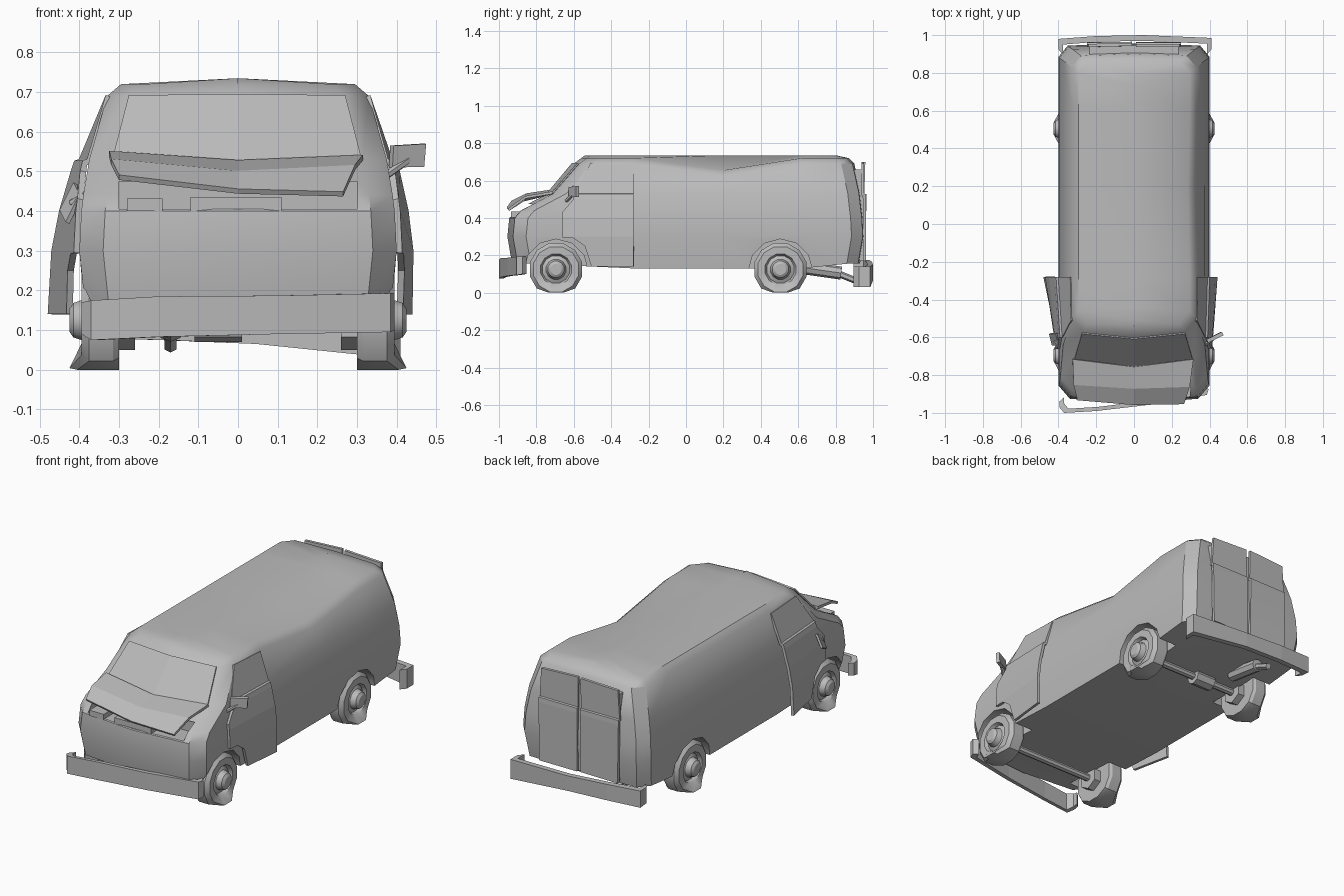
import bpy, bmesh, math
from mathutils import Vector, Matrix

if "Cube" in bpy.data.objects:
    bpy.data.objects.remove(bpy.data.objects["Cube"])

grey = bpy.data.materials.new("plain grey")
grey.use_nodes = True
grey.diffuse_color = (0.5, 0.5, 0.5, 1)
grey.node_tree.nodes["Principled BSDF"].inputs["Base Color"].default_value = (0.5, 0.5, 0.5, 1)


def finish(name, bm, smooth=None, thickness=0):
    """Turn a bmesh into a named grey object."""
    bmesh.ops.recalc_face_normals(bm, faces=bm.faces)
    mesh = bpy.data.meshes.new(name)
    bm.to_mesh(mesh)
    bm.free()
    ob = bpy.data.objects.new(name, mesh)
    bpy.context.collection.objects.link(ob)
    mesh.materials.append(grey)
    if thickness:
        mod = ob.modifiers.new("thickness", "SOLIDIFY")
        mod.thickness, mod.offset = thickness, 0
    if smooth:
        bpy.ops.object.select_all(action="DESELECT")
        ob.select_set(True)
        bpy.context.view_layer.objects.active = ob
        bpy.ops.object.shade_smooth_by_angle(angle=math.radians(smooth))
    return ob


def box(name, lo, hi):
    bm = bmesh.new()
    lo, hi = Vector(lo), Vector(hi)
    size = Matrix.Diagonal((*(hi - lo), 1))
    bmesh.ops.create_cube(bm, size=1, matrix=Matrix.Translation((lo + hi) / 2) @ size)
    return finish(name, bm)


def rod(name, a, b, r, sides=8, smooth=None):
    bm = bmesh.new()
    a, b = Vector(a), Vector(b)
    turn = (b - a).to_track_quat("Z", "Y").to_matrix().to_4x4()
    bmesh.ops.create_cone(bm, cap_ends=True, segments=sides, radius1=r, radius2=r,
                          depth=(b - a).length, matrix=Matrix.Translation((a + b) / 2) @ turn)
    return finish(name, bm, smooth)


def sheet(name, rows, thickness, smooth=None):
    """Skin a grid of points."""
    bm = bmesh.new()
    grid = [[bm.verts.new(p) for p in row] for row in rows]
    for r0, r1 in zip(grid, grid[1:]):
        for i in range(len(r0) - 1):
            bm.faces.new((r0[i], r0[i + 1], r1[i + 1], r1[i]))
    return finish(name, bm, smooth, thickness)


# Body: stacked outlines (height, half width, front, back)
LEVELS = [(.13, 0, -.93, .93), (.13, .385, -.93, .93), (.30, .40, -.955, .955),
          (.40, .395, -.945, .95), (.44, .39, -.91, .945), (.53, .375, -.74, .935),
          (.69, .33, -.60, .90), (.72, .295, -.56, .87), (.735, 0, -.54, .80)]


def half_width(z):
    for (z0, w0, *_), (z1, w1, *_) in zip(LEVELS[1:], LEVELS[2:]):
        if z <= z1:
            return w0 + (w1 - w0) * (z - z0) / (z1 - z0)
    return 0


def outline(z, w, front, back):
    half = [(0, front), (max(0, w - .06), front + .03), (w, front + .10), (w, -.28), (w, .2),
            (w, .62), (w, back - .07), (max(0, w - .05), back - .01), (0, back)]
    ring = half + [(-x, y) for x, y in half[-2:0:-1]]
    points = []
    for x, y in ring:
        h = z
        if z < .2 and (y > .65 or y < -.75):      # raised sill ends
            h += .025
        if y == .2 and x > 0 and z > .6:          # dented roof edge
            h, x = z - .065, x - .01
        points.append((x, y, h))
    return points


bm = bmesh.new()
rings = [[bm.verts.new(p) for p in outline(*level)] for level in LEVELS]
n = len(rings[0])
for lower, upper in zip(rings, rings[1:]):
    for i in range(n):
        j = (i + 1) % n
        bm.faces.new((lower[i], lower[j], upper[j], upper[i]))
bmesh.ops.remove_doubles(bm, verts=bm.verts, dist=.0005)
body = finish("body", bm)

# Wheel wells and engine bay
AXLES = {"front": -.695, "rear": .505}
cutters = [box("bay_cutter", (-.30, -1.1, .405), (.30, -.80, .475))]
for y in AXLES.values():
    for s in (-1, 1):
        cutters.append(rod("well_cutter", (s * .27, y, .115), (s * .6, y, .115), .172, 12))
for cutter in cutters:
    mod = body.modifiers.new("cut", "BOOLEAN")
    mod.operation, mod.object, mod.solver = "DIFFERENCE", cutter, "EXACT"
    bpy.ops.object.select_all(action="DESELECT")
    body.select_set(True)
    bpy.context.view_layer.objects.active = body
    bpy.ops.object.modifier_apply(modifier=mod.name)
    bpy.data.objects.remove(cutter)
bpy.ops.object.shade_smooth_by_angle(angle=math.radians(35))

# Engine bay parts, windscreen and crumpled hood
box("bay_block_right", (-.28, -.93, .40), (-.19, -.85, .432))
box("bay_block_middle", (-.12, -.935, .40), (.11, -.85, .435))
sheet("windscreen", [[(-.275, -.578, .69), (0, -.606, .692), (.27, -.578, .69)],
                     [(-.315, -.713, .535), (0, -.748, .522), (.31, -.713, .535)]], .008)
sheet("hood", [[(-.325, -.715, .545), (0, -.755, .522), (.315, -.715, .535)],
               [(-.32, -.85, .525), (0, -.87, .495), (.295, -.86, .51)],
               [(-.30, -.93, .485), (0, -.955, .45), (.265, -.95, .443)]], .014)


def door(name, lower, upper, place):
    """Panel with a sunken window; place maps (depth, u, z) into space."""
    bm = bmesh.new()
    seen = {}
    faces = []
    for poly in (lower, upper):
        for p in poly:
            if p not in seen:
                seen[p] = bm.verts.new((0, *p))
        faces.append(bm.faces.new([seen[p] for p in poly]))
    bmesh.ops.recalc_face_normals(bm, faces=bm.faces)
    if faces[1].normal.x < 0:
        bmesh.ops.reverse_faces(bm, faces=bm.faces)
    bmesh.ops.inset_region(bm, faces=[faces[1]], thickness=.022)
    bmesh.ops.inset_region(bm, faces=[faces[1]], thickness=.003, depth=-.010)
    for h in (.30, .40):
        bmesh.ops.bisect_plane(bm, geom=bm.verts[:] + bm.edges[:] + bm.faces[:],
                               plane_co=(0, 0, h), plane_no=(0, 0, 1))
    for v in bm.verts:
        v.co = place(*v.co)
    return finish(name, bm, None, .016)


# Cab doors, sprung open at the lower rear corner
CAB_LOWER = [(-.28, .14), (-.28, .50), (-.60, .50), (-.66, .43), (-.66, .295),
             (-.60, .292), (-.54, .25), (-.505, .14)]
CAB_UPPER = [(-.60, .50), (-.28, .50), (-.28, .68), (-.51, .69)]
for side, s, flare in (("left", 1, .04), ("right", -1, .08)):
    def cab(d, y, z):
        out = flare * (.69 - z) / .55 * (y + .66) / .38
        return Vector((s * (half_width(z) + .006 + d + out), y, z))
    door("cab_door_" + side, CAB_LOWER, CAB_UPPER, cab)

# Rear doors, leaning out at the top
for side, s, lean in (("left", 1, .0), ("right", -1, .02)):
    def rear(d, u, z):
        return Vector((s * u, .955 + d + lean * (z - .4) * (1 - u / .25), z))
    door("rear_door_" + side, [(.01, .17), (.245, .17), (.25, .50), (.01, .50)],
         [(.01, .50), (.25, .50), (.24, .69), (.01, .70)], rear)
box("rear_door_frame", (-.235, .86, .17), (.235, .945, .66))


def bumper(name, points, inward):
    """Bent bar from (x, y, bottom, top) points."""
    bm = bmesh.new()
    loops = []
    for x, y, lo, hi in points:
        xi, yi = x * .94, y + inward
        loops.append([bm.verts.new(p) for p in ((x, y, lo), (x, y, hi), (xi, yi, hi), (xi, yi, lo))])
    for a, b in zip(loops, loops[1:]):
        for i in range(4):
            j = (i + 1) % 4
            bm.faces.new((a[i], a[j], b[j], b[i]))
    bm.faces.new(loops[0])
    bm.faces.new(loops[-1])
    return finish(name, bm)


bumper("front_bumper", [(-.395, -.94, .095, .165), (-.395, -.97, .09, .17), (-.37, -1.0, .075, .175),
                        (-.2, -.99, .083, .185), (.10, -.955, .09, .187), (.385, -.905, .095, .193),
                        (.395, -.875, .10, .193)], .022)
bumper("rear_bumper", [(-.40, .925, .085, .175), (-.40, .98, .08, .175), (-.2, .995, .075, .165),
                       (.05, 1.0, .065, .15), (.41, .985, .03, .14), (.41, .925, .03, .14)], -.03)

# Wheels: turned profile (offset, radius), sagging onto the ground
PROFILE = [(.30, .05), (.30, .135), (.315, .145), (.375, .145), (.395, .125), (.395, .085),
           (.375, .075), (.385, .055), (.415, .045), (.425, .03)]
for end, y in AXLES.items():
    for side, s in (("left", 1), ("right", -1)):
        bm = bmesh.new()
        loops = []
        for off, r in PROFILE:
            loop = []
            for i in range(12):
                a = math.tau * (i + .5) / 12
                z = .125 + r * math.cos(a)
                bulge = .03 if z < .02 and off > .36 else 0
                loop.append(bm.verts.new((s * (off + bulge), y + r * math.sin(a), max(0, z))))
            loops.append(loop)
        for a, b in zip(loops, loops[1:]):
            for i in range(12):
                j = (i + 1) % 12
                bm.faces.new((a[i], a[j], b[j], b[i]))
        bm.faces.new(loops[0])
        bm.faces.new(loops[-1])
        finish(f"{end}_wheel_{side}", bm, 30)
        rod(f"{end}_drum_{side}", (s * .26, y, .115), (s * .31, y, .115), .065, 6)
    rod(end + "_axle", (-.3, y, .115), (.3, y, .115), .02, 8)

# Running gear and exhaust
rod("differential", (-.11, .505, .115), (.01, .505, .115), .045, 8)
rod("muffler", (-.17, .62, .135), (-.17, .83, .105), .035, 8)
rod("tailpipe", (-.17, .82, .10), (-.17, .92, .06), .018, 6)

# Mirrors, the right one snapped and hanging
rod("mirror_arm_left", (.36, -.65, .48), (.43, -.60, .53), .010, 6)
sheet("mirror_left", [[(.385, -.62, .51), (.465, -.58, .512)],
                      [(.388, -.62, .565), (.47, -.58, .57)]], .02)
rod("mirror_arm_right", (-.37, -.65, .45), (-.42, -.62, .42), .010, 6)
sheet("mirror_right", [[(-.43, -.64, .37), (-.445, -.58, .40)],
                       [(-.395, -.64, .44), (-.41, -.58, .47)]], .012)
